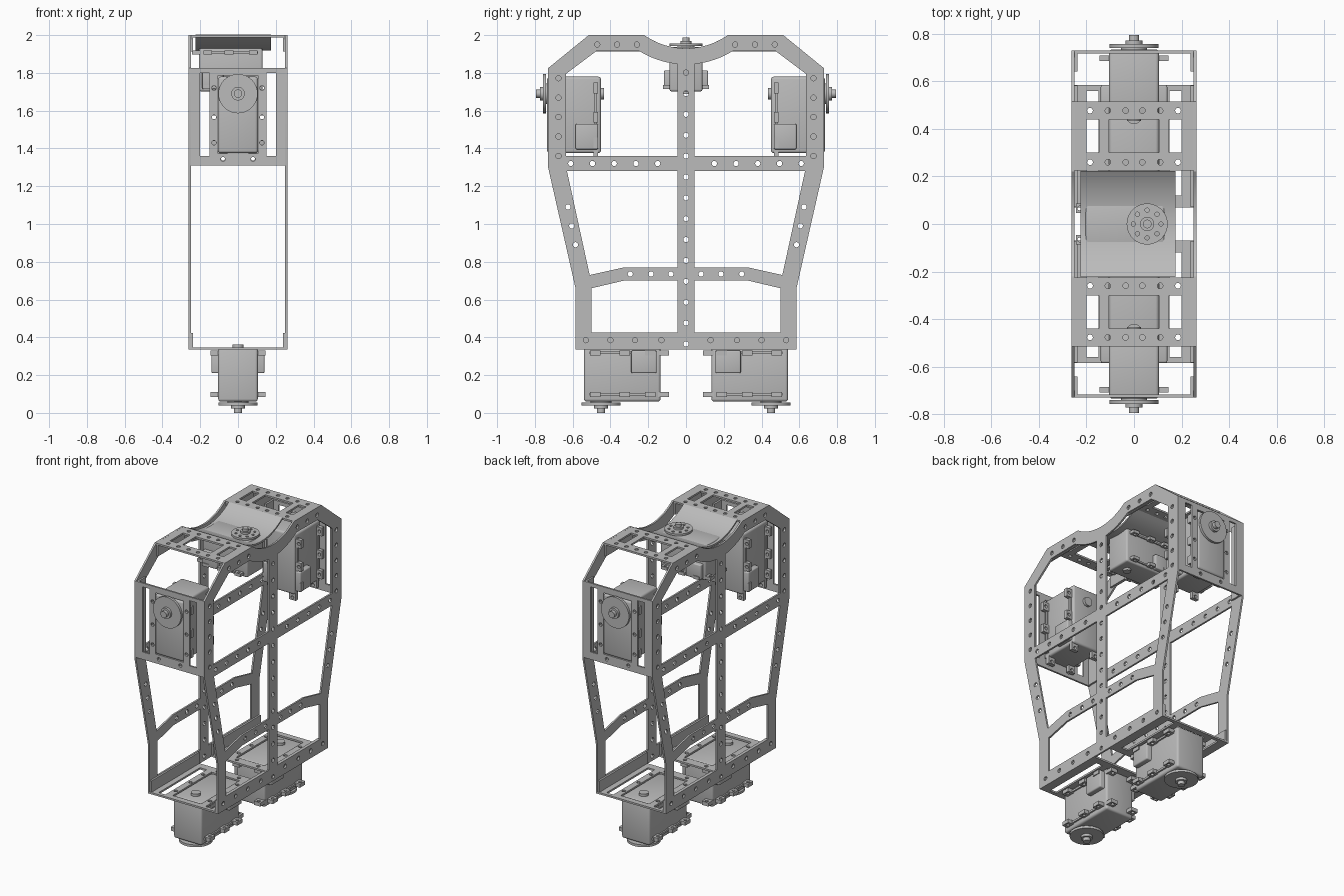
import bpy, bmesh, math
from mathutils import Matrix, Vector

if "Cube" in bpy.data.objects:
    bpy.data.objects.remove(bpy.data.objects["Cube"])

# Single metal colour
GREY = (0.5, 0.5, 0.5, 1)
metal = bpy.data.materials.new("grey metal")
metal.use_nodes = True
metal.diffuse_color = GREY
metal.node_tree.nodes["Principled BSDF"].inputs["Base Color"].default_value = GREY
made = []


def frame(origin, u, v, w, scale=1):
    """Matrix from local (across, along, inward) to the model."""
    m = Matrix((u, v, w)).transposed().to_4x4()
    return Matrix.Translation(origin) @ m @ Matrix.Scale(scale, 4)


def finish(name, bm, matrix):
    bm.transform(matrix)
    bmesh.ops.remove_doubles(bm, verts=bm.verts, dist=1e-5)
    bmesh.ops.recalc_face_normals(bm, faces=bm.faces)
    mesh = bpy.data.meshes.new(name)
    bm.to_mesh(mesh)
    bm.free()
    mesh.materials.append(metal)
    ob = bpy.data.objects.new(name, mesh)
    bpy.context.collection.objects.link(ob)
    made.append(ob)


def plate(name, loops, matrix, w0, w1):
    """Flat sheet: first loop is the outline, the others are openings."""
    cu = bpy.data.curves.new(name, "CURVE")
    cu.dimensions, cu.fill_mode = "2D", "BOTH"
    cu.extrude = (w1 - w0) / 2
    for loop in loops:
        sp = cu.splines.new("POLY")
        sp.points.add(len(loop) - 1)
        for p, (x, y) in zip(sp.points, loop):
            p.co = (x, y, 0, 1)
        sp.use_cyclic_u = True
    tmp = bpy.data.objects.new(name + "_tmp", cu)
    bpy.context.collection.objects.link(tmp)
    dg = bpy.context.evaluated_depsgraph_get()
    mesh = bpy.data.meshes.new_from_object(tmp.evaluated_get(dg))
    bm = bmesh.new()
    bm.from_mesh(mesh)
    bpy.data.objects.remove(tmp)
    bpy.data.meshes.remove(mesh)
    finish(name, bm, matrix @ Matrix.Translation((0, 0, (w0 + w1) / 2)))


def box(name, lo, hi, matrix, bevel=0):
    lo, hi = Vector(lo), Vector(hi)
    bm = bmesh.new()
    bmesh.ops.create_cube(bm, size=1)
    bmesh.ops.scale(bm, vec=hi - lo, verts=bm.verts)
    bmesh.ops.translate(bm, vec=(lo + hi) / 2, verts=bm.verts)
    if bevel:
        bmesh.ops.bevel(bm, geom=bm.edges[:], offset=bevel, segments=3,
                        profile=0.5, affect="EDGES")
    finish(name, bm, matrix)


def circle(x, y, r, n=12):
    return [(x + r * math.cos(math.tau * i / n), y + r * math.sin(math.tau * i / n))
            for i in range(n)]


def rect(x0, y0, x1, y1):
    return [(x0, y0), (x1, y0), (x1, y1), (x0, y1)]


def arc(y0, y1, r, n=12):
    """Sagging curve shared by the top of the side plates and the saddle."""
    ys = [y0 + (y1 - y0) * i / n for i in range(n + 1)]
    return [(y, 2.314 - math.sqrt(r * r - y * y)) for y in ys]


def flip(loop):
    return [(-y, z) for y, z in loop]


# Side plates: outline, three openings per half, rows of bolt holes
half = [(-0.585, 0.335), (-0.585, 0.66), (-0.73, 1.3), (-0.73, 1.825), (-0.515, 2.0)]
outline = half + arc(-0.222, 0.222, 0.384, 24) + flip(half[::-1])
openings = [
    [(-0.5, 0.425), (-0.5, 0.66), (-0.33, 0.7), (-0.045, 0.7), (-0.045, 0.425)],
    [(-0.51, 0.73), (-0.63, 1.28), (-0.045, 1.28), (-0.045, 0.77), (-0.33, 0.77)],
    [(-0.635, 1.36), (-0.635, 1.795), (-0.475, 1.915)] + arc(-0.25, -0.045, 0.469)
    + [(-0.045, 1.36)],
]
holes = [(y, 0.385) for y in (-0.53, -0.4, -0.27, -0.13)]
holes += [(-0.61 + 0.115 * i, 1.32) for i in range(5)]
holes += [(-0.675, 1.36 + 0.103 * i) for i in range(5)]
holes += [(-0.585 - 0.02 * i, 0.89 + 0.1 * i) for i in range(3)]
holes += [(y, 0.735) for y in (-0.295, -0.185, -0.08)]
holes += [(y, 1.95) for y in (-0.47, -0.365, -0.26)]
openings += [circle(y, z, 0.014) for y, z in holes]
spine = [circle(0, 0.365 + 0.1105 * i, 0.014) for i in range(14)]
side_loops = [outline] + openings + [flip(o) for o in openings] + spine
for s, side in ((1, "left"), (-1, "right")):
    m = frame((s * 0.25, 0, 0), (0, 1, 0), (0, 0, 1), (s, 0, 0))
    plate(side + "_side_plate", side_loops, m, 0, 0.012)


def panel(name, m, length, mount):
    """Cross panel with bent side flanges; mount cuts the motor opening."""
    loops = [rect(-0.252, 0, 0.252, length)]
    if mount:
        loops.append(rect(-0.106, 0.062, 0.106, 0.475))
        for s in (-1, 1):
            loops.append(rect(s * 0.15, 0.05, s * 0.2, 0.49))
            loops += [circle(s * 0.127, v, 0.012) for v in (0.12, 0.255, 0.41)]
            loops.append(circle(s * 0.08, 0.033, 0.012))
    else:
        loops.append(rect(-0.105, 0.075, 0.105, 0.215))
        for s in (-1, 1):
            loops.append(rect(s * 0.147, 0.075, s * 0.2, 0.215))
            loops += [circle(s * u, v, 0.012) for u in (0.035, 0.11, 0.185)
                      for v in (0.035, 0.252)]
    plate(name, loops, m, 0, 0.012)
    for s in (-1, 1):
        box(name + "_flange", (s * 0.238, 0.002, 0.002), (s * 0.25, length - 0.002, 0.088), m)


def motor(name, m, horn_holes=0):
    """Servo motor: front at w = 0, output horn pointing outward."""
    box(name + "_body", (-0.105, 0.065, 0), (0.105, 0.47, 0.285), m, 0.014)
    box(name + "_cable_cover", (-0.14, 0.085, 0.15), (0.14, 0.22, 0.27), m, 0.008)
    ring = [circle(0.07 * math.cos(math.tau * i / 8), 0.38 + 0.07 * math.sin(math.tau * i / 8),
                   0.011) for i in range(horn_holes)]
    plate(name + "_horn", [circle(0, 0.38, 0.104, 40)] + ring, m, -0.022, -0.006)
    plate(name + "_horn_neck", [circle(0, 0.38, 0.055, 32)], m, -0.008, 0.005)
    plate(name + "_hub", [circle(0, 0.38, 0.036, 24)], m, -0.038, -0.02)
    plate(name + "_hub_screw", [circle(0, 0.38, 0.022, 24)], m, -0.06, -0.036)
    plate(name + "_back_cap", [circle(0, 0.38, 0.03, 24)], m, 0.28, 0.302)
    # Mounting ears near the front and back of the case
    for w0, w1 in ((0.025, 0.05), (0.245, 0.27)):
        for s in (-1, 1):
            for v in (0.12, 0.255, 0.41):
                ear = [rect(s * 0.1, v - 0.028, s * 0.146, v + 0.028),
                       circle(s * 0.127, v, 0.011)]
                plate(name + "_ear", ear, m, w0, w1)
            box(name + "_ear_rail", (s * 0.1, 0.1, w0 + 0.006), (s * 0.115, 0.44, w1 - 0.006), m)
            end = [rect(s * 0.055, 0.02, s * 0.105, 0.085), circle(s * 0.08, 0.037, 0.011)]
            plate(name + "_end_ear", end, m, w0, w1)


X, Z = (1, 0, 0), (0, 0, 1)
for s, end in ((-1, "front"), (1, "back")):
    out, inward = (0, s, 0), (0, -s, 0)
    # Upright panel and its motor
    m = frame((0, s * 0.73, 1.31), X, Z, inward)
    panel(end + "_panel", m, 0.515, True)
    motor(end + "_motor", frame((0, s * 0.735, 1.31), X, Z, inward))
    # Floor panel with a hanging motor
    panel(end + "_floor_panel", frame((0, s * 0.07, 0.335), X, out, Z), 0.515, True)
    motor(end + "_lower_motor", frame((0, s * 0.07, 0.06), X, out, Z))
    # Roof panel
    panel(end + "_roof_panel", frame((0, s * 0.225, 2.0), X, out, (0, 0, -1)), 0.29, False)

# Smaller motor sunk in a curved saddle between the roof panels
motor("top_motor", frame((-0.26, 0, 1.938), (0, 1, 0), X, (0, 0, -1), 0.83), 8)
top = arc(-0.224, 0.224, 0.384, 20)
saddle = top + [(y, z - 0.012) for y, z in reversed(top)]
plate("saddle", [saddle], frame((0, 0, 0), (0, 1, 0), Z, X), -0.225, 0.175)

# Smooth the round parts, keep sharp edges
bpy.ops.object.select_all(action="DESELECT")
for ob in made:
    ob.select_set(True)
bpy.context.view_layer.objects.active = made[0]
bpy.ops.object.shade_smooth_by_angle(angle=math.radians(30))
